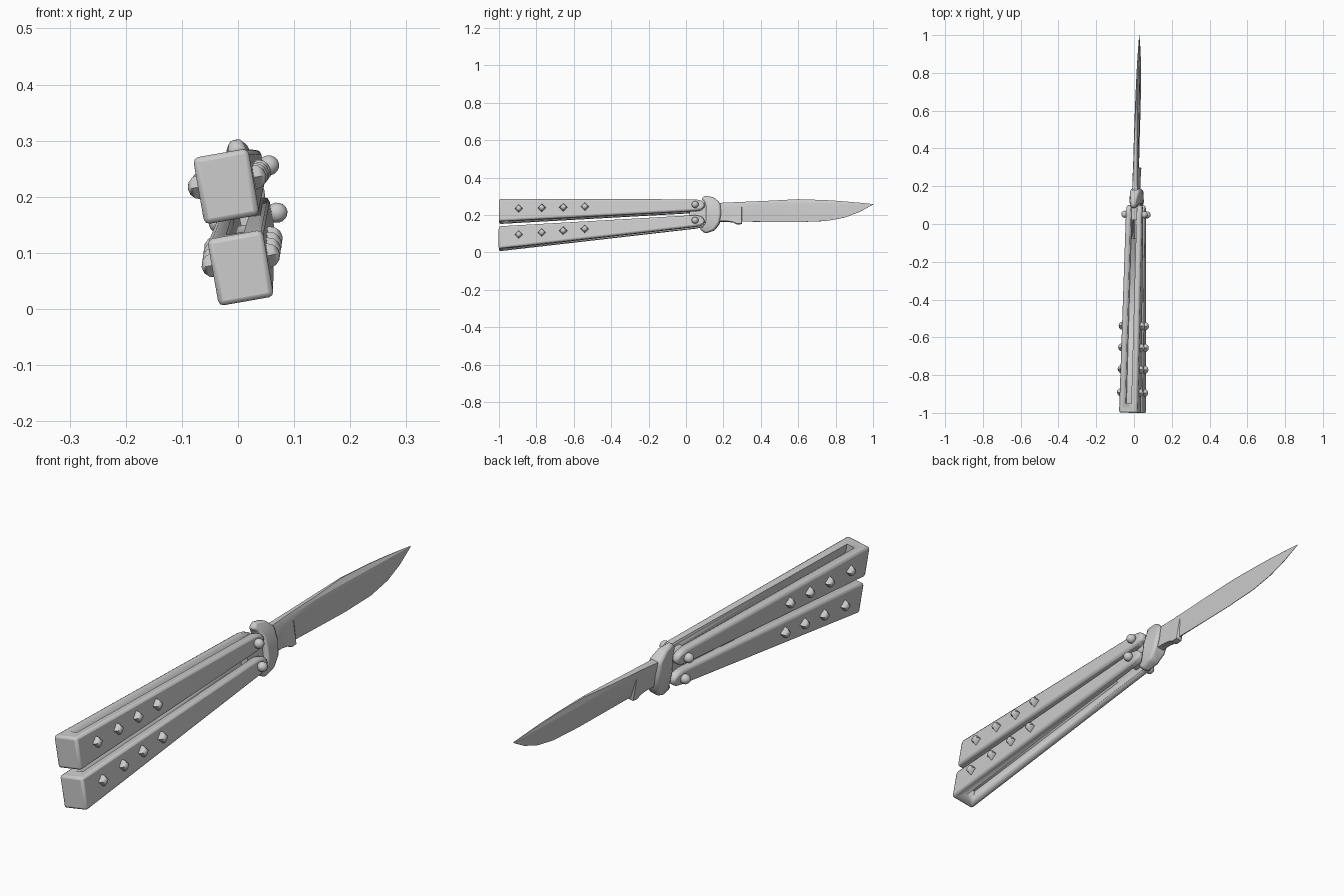
import bpy, bmesh, math
from mathutils import Matrix, Vector

if "Cube" in bpy.data.objects:
    bpy.data.objects.remove(bpy.data.objects["Cube"])

# The whole knife lies slightly rolled and yawed
POSE = (Matrix.Translation((0.01, 0, 0.2)) @ Matrix.Rotation(math.radians(-1.6), 4, 'Z')
        @ Matrix.Rotation(math.radians(-10), 4, 'Y') @ Matrix.Translation((0, 0, -0.2)))


def finish(name, bm, bevel=0.0, segments=2, angle=35):
    bmesh.ops.recalc_face_normals(bm, faces=bm.faces)
    mesh = bpy.data.meshes.new(name)
    bm.to_mesh(mesh)
    bm.free()
    ob = bpy.data.objects.new(name, mesh)
    bpy.context.collection.objects.link(ob)
    ob.matrix_world = POSE
    if bevel:
        mod = ob.modifiers.new("bevel", 'BEVEL')
        mod.width, mod.segments = bevel, segments
        mod.limit_method = 'ANGLE'
    bpy.ops.object.select_all(action='DESELECT')
    ob.select_set(True)
    bpy.context.view_layer.objects.active = ob
    bpy.ops.object.shade_smooth_by_angle(angle=math.radians(angle))
    return ob


def loft(name, rings, **kw):
    """Skin a row of equal-length point rings and cap both ends."""
    bm = bmesh.new()
    rows = [[bm.verts.new(p) for p in ring] for ring in rings]
    n = len(rows[0])
    for a, b in zip(rows, rows[1:]):
        for i in range(n):
            j = (i + 1) % n
            bm.faces.new((a[i], a[j], b[j], b[i]))
    bm.faces.new(rows[0])
    bm.faces.new(rows[-1])
    return finish(name, bm, **kw)


def rect(y, z0, z1, w):
    return [(-w, y, z0), (w, y, z0), (w, y, z1), (-w, y, z1)]


def studs(name, points, radius, sides, rings):
    bm = bmesh.new()
    for p in points:
        m = Matrix.Translation(p) @ Matrix.Rotation(math.pi / 2, 4, 'Y')
        bmesh.ops.create_uvsphere(bm, u_segments=sides, v_segments=rings,
                                  radius=radius, matrix=m)
    return finish(name, bm, angle=50)


def handle(name, back, front):
    """Tapered channel handle; back and front are (bottom z, top z)."""
    (b0, b1), (f0, f1) = back, front

    def at(y):
        k = (y + 1) / 1.05
        return b0 + (f0 - b0) * k, b1 + (f1 - b1) * k

    rings = [rect(-1, b0, b1, 0.05), rect(0.05, f0, f1, 0.043),
             rect(0.083, f0 + 0.006, f1 - 0.006, 0.042),
             rect(0.1, f0 + 0.022, f1 - 0.022, 0.04)]
    body = loft(name, rings, bevel=0.016)
    # Long slots along the outer and inner edges
    for side in (0, 1):
        slot = []
        for y in (-0.95, 0.2):
            z = at(y)[side]
            d = 0.035 if side == 0 else -0.035
            slot.append(rect(y, min(z - d, z + d), max(z - d, z + d), 0.016))
        cutter = loft(name + "_slot_cutter", slot)
        cutter.hide_render = True
        cutter.hide_viewport = True
        cutter.display_type = 'WIRE'
        mod = body.modifiers.new("slot", 'BOOLEAN')
        mod.operation, mod.solver, mod.object = 'DIFFERENCE', 'EXACT', cutter
    # Diamond grip studs on both sides
    pts = []
    for y in (-0.893, -0.77, -0.655, -0.54):
        lo, hi = at(y)
        pts += [(s * 0.049, y, (lo + hi) / 2 + 0.005) for s in (-1, 1)]
    studs(name + "_studs", pts, 0.022, 4, 6)
    # Pivot pin heads
    studs(name + "_pivot", [(s * 0.052, 0.05, (f0 + f1) / 2) for s in (-1, 1)], 0.019, 10, 8)


handle("upper_handle", (0.158, 0.279), (0.216, 0.279))
handle("lower_handle", (0.010, 0.131), (0.131, 0.193))

# Blade with tang: y, edge z, grind z, swedge z, spine z, half widths at edge, body, spine
SECTIONS = [
    (0.02, .150, .180, .240, .260, .014, .015, .014),
    (0.18, .165, .200, .245, .263, .014, .016, .014),
    (0.22, .165, .230, .255, .265, .012, .015, .012),
    (0.255, .160, .238, .258, .267, .012, .014, .011),
    (0.272, .150, .240, .260, .268, .012, .014, .011),
    (0.298, .152, .240, .260, .269, .012, .013, .010),
    (0.301, .164, .240, .260, .269, .002, .013, .010),
    (0.45, .162, .241, .266, .276, .001, .012, .008),
    (0.60, .161, .243, .266, .285, .001, .011, .003),
    (0.75, .167, .246, .264, .280, .001, .009, .002),
    (0.85, .186, .249, .262, .273, .001, .007, .002),
    (0.93, .217, .252, .260, .266, .001, .004, .001),
    (1.00, .256, .257, .258, .259, .0005, .0008, .0005),
]
rings = []
for y, ze, zg, zs, zt, te, t, ts in SECTIONS:
    half = [(te, ze), (t, zg), (t, zs), (ts, zt)]
    rings.append([(x, y, z) for x, z in half] + [(-x, y, z) for x, z in reversed(half)])
loft("blade", rings, angle=20)

# Crescent guard: inner (y, z), outer (y, z), half width
GUARD = [
    ((.080, .285), (.098, .305), .013),
    ((.098, .272), (.150, .294), .022),
    ((.108, .245), (.183, .262), .031),
    ((.108, .205), (.188, .205), .036),
    ((.108, .165), (.180, .155), .034),
    ((.098, .135), (.155, .118), .026),
    ((.072, .125), (.105, .099), .016),
]
loft("guard", [[(-w, *i), (w, *i), (w * .8, *o), (-w * .8, *o)] for i, o, w in GUARD],
     bevel=0.009, angle=45)
